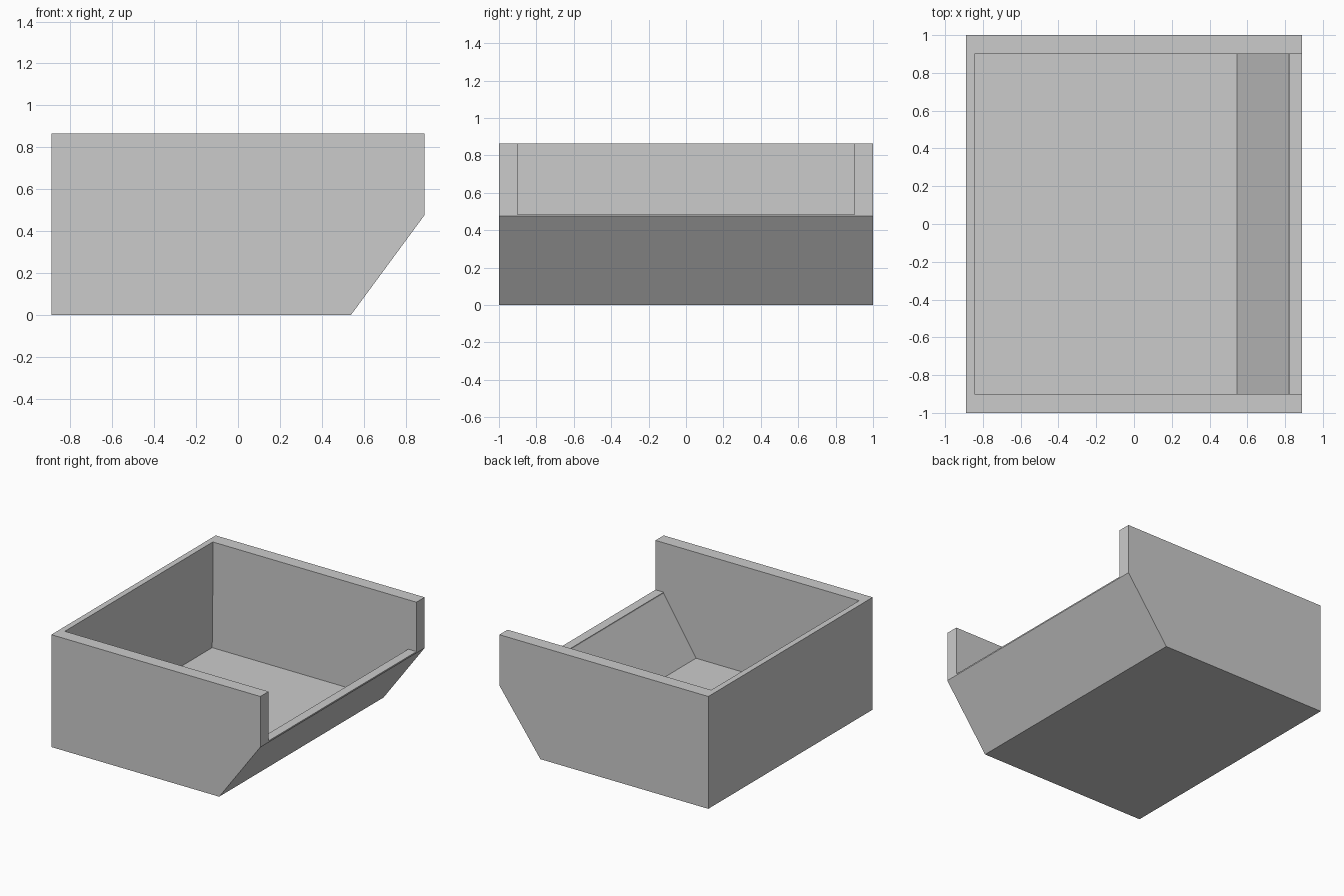
import bpy
import bmesh

cube = bpy.data.objects.get("Cube")
if cube:
    bpy.data.objects.remove(cube, do_unlink=True)

grey = bpy.data.materials.new("plain grey")
grey.use_nodes = True
colour = (0.6, 0.6, 0.6, 1)
grey.diffuse_color = colour
grey.node_tree.nodes["Principled BSDF"].inputs["Base Color"].default_value = colour


def extrude_profile(name, profile, half_depth):
    """Prism from an (x, z) profile, centred on y = 0."""
    bm = bmesh.new()
    face = bm.faces.new([bm.verts.new((x, -half_depth, z)) for x, z in profile])
    extruded = bmesh.ops.extrude_face_region(bm, geom=[face])["geom"]
    moved = [v for v in extruded if isinstance(v, bmesh.types.BMVert)]
    bmesh.ops.translate(bm, vec=(0, 2 * half_depth, 0), verts=moved)
    bmesh.ops.recalc_face_normals(bm, faces=bm.faces)
    mesh = bpy.data.meshes.new(name)
    bm.to_mesh(mesh)
    bm.free()
    mesh.materials.append(grey)
    obj = bpy.data.objects.new(name, mesh)
    bpy.context.collection.objects.link(obj)
    return obj


# Outer body with one sloping end
tray = extrude_profile("open_tray", [
    (-0.89, 0), (0.54, 0), (0.89, 0.475), (0.89, 0.865), (-0.89, 0.865)], 1)

# Cavity with sloping end, low lip and open upper end
cutter = extrude_profile("cavity_cutter", [
    (-0.845, 1), (-0.845, 0.475), (-0.85, 0.05), (0.545, 0.05),
    (0.82, 0.475), (0.82, 0.485), (1, 0.485), (1, 1)], 0.9)

hollow = tray.modifiers.new("hollow", 'BOOLEAN')
hollow.operation = 'DIFFERENCE'
hollow.solver = 'EXACT'
hollow.object = cutter

# Bake the cut and discard the cutter
bpy.context.view_layer.objects.active = tray
tray.select_set(True)
bpy.ops.object.modifier_apply(modifier=hollow.name)
bpy.data.objects.remove(cutter, do_unlink=True)
